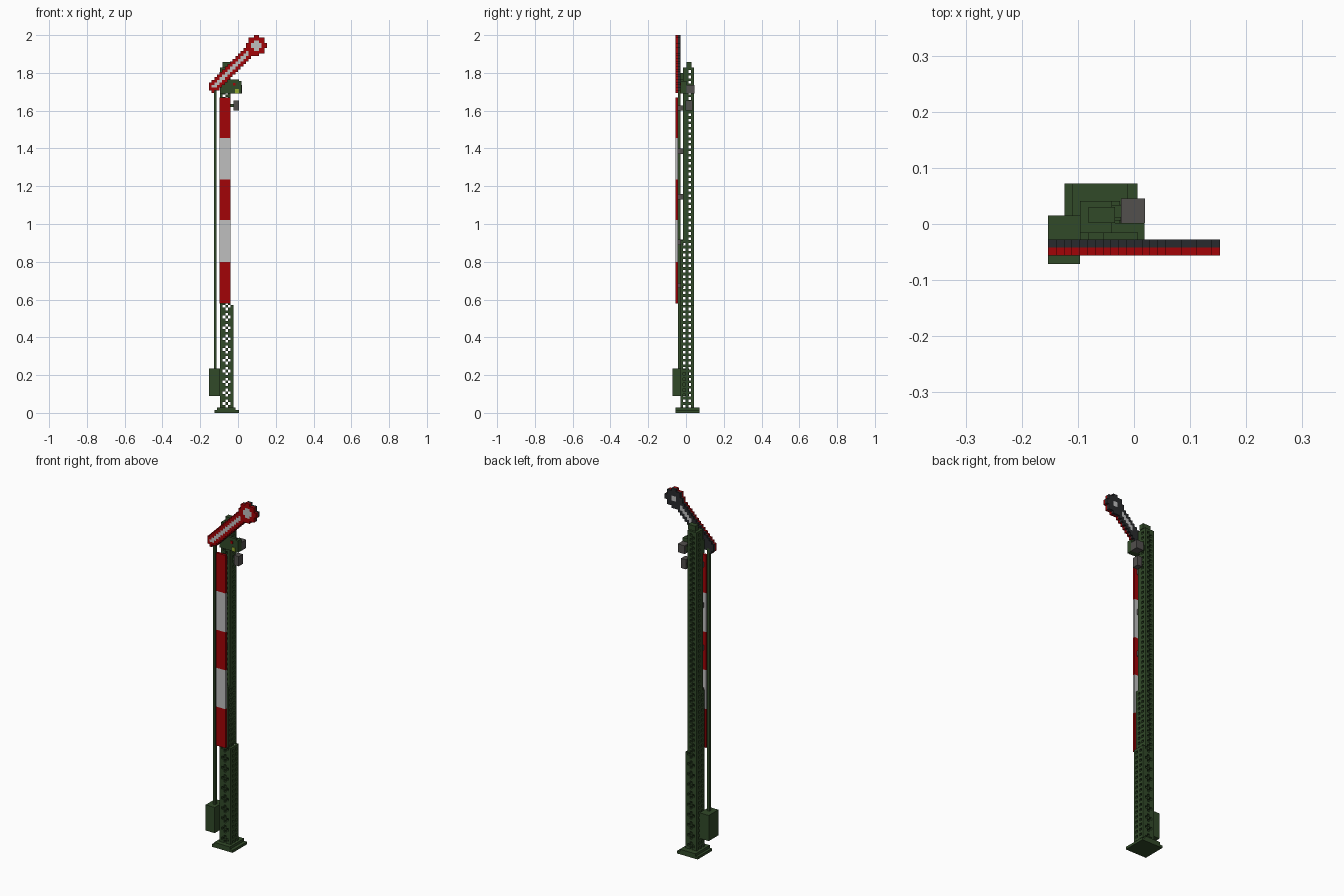
import bpy, bmesh, math

cube = bpy.data.objects.get("Cube")
if cube:
    bpy.data.objects.remove(cube)

V = 1 / 70  # block size


def material(name, rgb):
    m = bpy.data.materials.new(name)
    m.diffuse_color = (*rgb, 1)
    m.use_nodes = True
    bsdf = m.node_tree.nodes["Principled BSDF"]
    bsdf.inputs["Base Color"].default_value = (*rgb, 1)
    bsdf.inputs["Roughness"].default_value = 0.8
    return m


GREEN = material("dark green paint", (0.031, 0.067, 0.022))
RED = material("signal red", (0.36, 0.001, 0.002))
WHITE = material("pale grey", (0.52, 0.52, 0.52))
DARK = material("charcoal", (0.022, 0.023, 0.026))
GREY = material("mid grey", (0.085, 0.08, 0.075))
LIME = material("lime glass", (0.30, 0.42, 0.03))


def boxes(name, mat, items):
    """One object made of boxes, each (x0, x1, y0, y1, z0, z1)."""
    bm = bmesh.new()
    for x0, x1, y0, y1, z0, z1 in items:
        cubelet = bmesh.ops.create_cube(bm, size=1)["verts"]
        for v in cubelet:
            v.co = ((x0 + x1) / 2 + v.co.x * (x1 - x0),
                    (y0 + y1) / 2 + v.co.y * (y1 - y0),
                    (z0 + z1) / 2 + v.co.z * (z1 - z0))
    mesh = bpy.data.meshes.new(name)
    bm.to_mesh(mesh)
    bm.free()
    mesh.materials.append(mat)
    ob = bpy.data.objects.new(name, mesh)
    bpy.context.collection.objects.link(ob)
    return ob


# Base plate with a raised second layer
boxes("base_plate", GREEN, [(-0.124, 0.006, -0.056, 0.072, 0, V),
                            (-0.11, -0.012, -0.056, 0.072, V, 2 * V)])

# Lattice mast: corner posts with crossed bracing, narrowing in two steps
MX, MY = -0.096, -0.030


def cell(i, j, z0, z1):
    return (MX + i * V, MX + (i + 1) * V, MY + j * V, MY + (j + 1) * V, z0, z1)


def lattice(name, nx, j0, z0, rows, front_braces, side_braces):
    z1 = z0 + rows * V
    parts = [cell(i, j, z0, z1) for i in (0, nx - 1) for j in (j0, 2, 4)]
    for r in range(rows):
        za, zb = z0 + r * V, z0 + (r + 1) * V
        braces = front_braces[r % len(front_braces)]
        parts += [cell(i, j, za, zb) for i in braces for j in (j0, 4)]
        if r % 2:
            parts += [cell(i, j, za, zb) for i in (0, nx - 1) for j in side_braces]
    boxes(name, GREEN, parts)
    return z1


cross = ((1, 3), (2,), (1, 3), (1, 2, 3))
zigzag = ((1,), (2,))
top = lattice("lower_mast", 5, 0, 2 * V, 38, cross, (1, 3))
top = lattice("middle_mast", 4, 0, top, 24, zigzag, (1, 3))
top = lattice("upper_mast", 4, 1, top, 64, zigzag, (3,))
boxes("mast_cap", GREEN, [(MX, MX + 4 * V, MY + V, MY + 5 * V, top - V, top),
                          (-0.081, -0.034, 0.002, 0.03, top, 1.857)])

# Striped board on the front of the mast
edges = (0.58, 0.80, 1.02, 1.235, 1.455, 1.67)
for k in range(5):
    boxes(f"board_stripe_{k + 1}", WHITE if k % 2 else RED,
          [(-0.097, -0.040, -0.056, -0.042, edges[k], edges[k + 1])])
boxes("board_brackets", GREY, [(-0.082, -0.054, -0.042, -0.012, z, z + 2 * V)
                               for z in (0.66, 0.89, 1.13, 1.37, 1.60)])

# Drive box and pull rod
boxes("drive_box", GREEN, [(-0.153, -0.096, -0.071, 0.015, 0.09, 0.235)])
boxes("pull_rod", GREEN, [(-0.127, -0.113, -0.042, -0.028, 0.235, 1.72)])

# Stepped semaphore arm: slanted bar ending in a knobbed disc
face = {"rim": [], "core": []}
back = {"rim": [], "core": []}
size = 0.306 / 22
centre = 17.5                         # disc centre, in cells both ways
slope = math.atan2(15.6, 16.5)
ux, uz = math.cos(slope), math.sin(slope)
for i in range(22):
    for k in range(22):
        dx, dz = i - centre, k - centre
        along, across = dx * ux + dz * uz, abs(dz * ux - dx * uz)
        radius = math.hypot(dx, dz)
        disc = radius < 3.6
        bar = -24.3 < along < 0 and across < 2.05
        if not (disc or bar):
            continue
        x = -0.153 + i * size
        z = 2.0 - (22 - k) * size
        stripe = -22.9 < along < -4.2 and across < 0.75
        part = "core" if radius < 1.7 or stripe else "rim"
        face[part].append((x, x + size, -0.056, -0.042, z, z + size))
        stripe = -11 < along < -4.2 and across < 0.6
        part = "core" if radius < 1 or stripe else "rim"
        back[part].append((x, x + size, -0.042, -0.028, z, z + size))
boxes("arm_face", RED, face["rim"])
boxes("arm_stripe", WHITE, face["core"])
boxes("arm_backing", DARK, back["rim"])
boxes("arm_backing_stripe", WHITE, back["core"])
boxes("arm_pivot", GREEN, [(-0.082, -0.054, -0.028, -0.01, 1.755, 1.80)])

# Coloured glass frame and lamp behind it
boxes("glass_frame", GREEN, [(-0.096, 0.006, -0.028, -0.014, 1.69, 1.765),
                             (-0.039, 0.019, -0.028, 0.002, 1.69, 1.757)])
boxes("green_glass", LIME, [(-0.016, 0.004, -0.032, -0.028, 1.692, 1.714)])
boxes("red_glass", RED, [(-0.026, -0.012, -0.032, -0.028, 1.733, 1.747)])
boxes("lamp", GREY, [(-0.023, 0.020, 0.002, 0.045, 1.69, 1.737)])

# Small motor housing under the lamp
boxes("motor_housing", GREY, [(-0.024, 0.006, -0.002, 0.035, 1.60, 1.655)])
boxes("motor_bracket", GREEN, [(-0.040, -0.022, 0.006, 0.026, 1.62, 1.635),
                               (-0.040, -0.022, 0.012, 0.034, 1.70, 1.73)])
